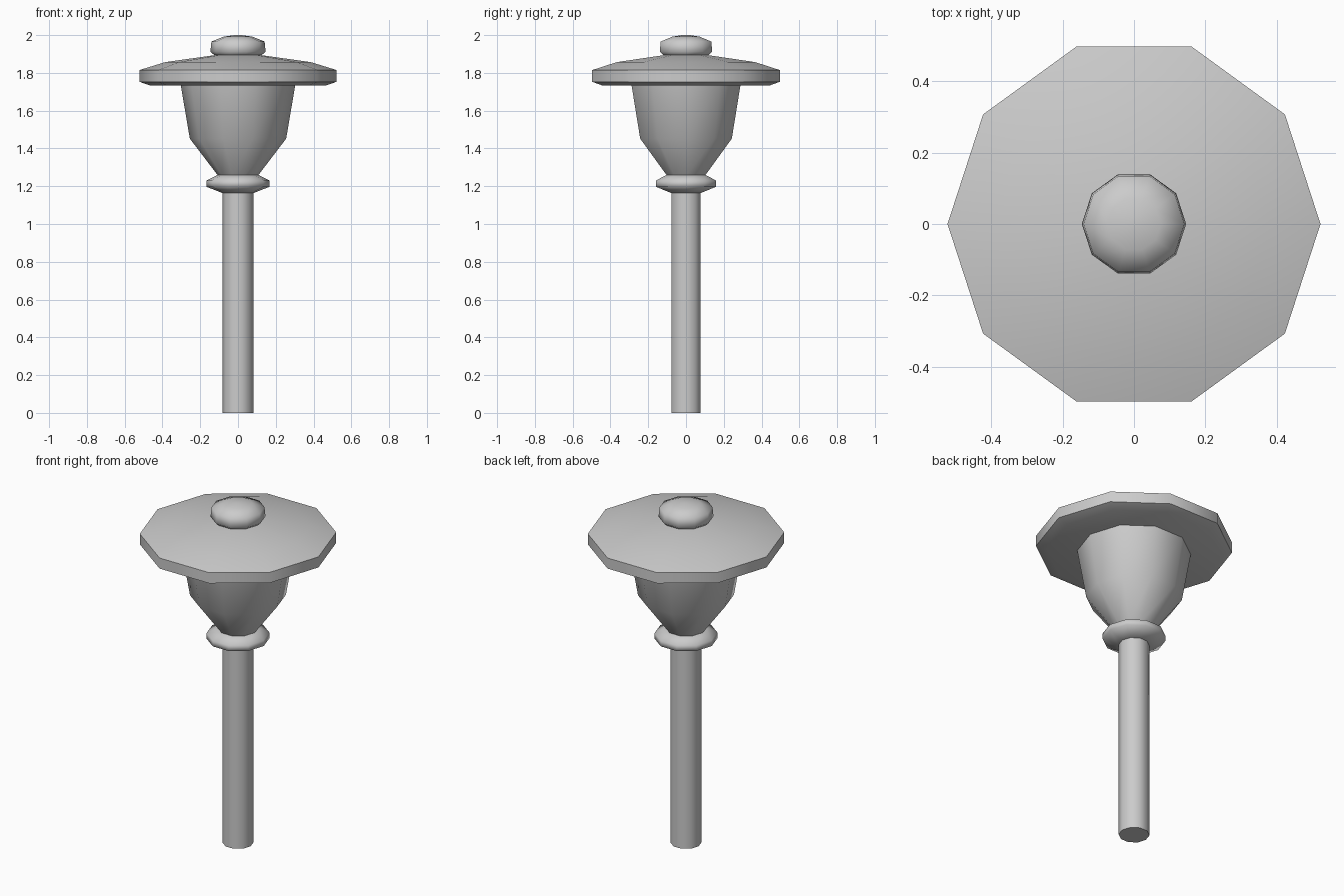
import bpy, bmesh, math

if "Cube" in bpy.data.objects:
    bpy.data.objects.remove(bpy.data.objects["Cube"])

SIDES = 10


def lathe(name, profile, angle):
    """Spin (radius, height) points into a closed ten-sided solid."""
    bm = bmesh.new()
    rings = []
    for r, z in profile:
        rings.append([bm.verts.new((r * math.cos(2 * math.pi * i / SIDES),
                                    r * math.sin(2 * math.pi * i / SIDES), z))
                      for i in range(SIDES)])
    for low, high in zip(rings, rings[1:]):
        for i in range(SIDES):
            j = (i + 1) % SIDES
            bm.faces.new((low[i], low[j], high[j], high[i]))
    bm.faces.new(rings[0][::-1])
    bm.faces.new(rings[-1])
    mesh = bpy.data.meshes.new(name)
    bm.to_mesh(mesh)
    bm.free()
    obj = bpy.data.objects.new(name, mesh)
    bpy.context.collection.objects.link(obj)
    bpy.ops.object.select_all(action='DESELECT')
    obj.select_set(True)
    bpy.context.view_layer.objects.active = obj
    bpy.ops.object.shade_smooth_by_angle(angle=math.radians(angle))
    return obj


# Post
lathe("post", [(0.082, 0), (0.082, 1.18)], 40)

# Collar between post and lantern
lathe("collar", [(0.085, 1.165), (0.167, 1.197), (0.167, 1.23),
                 (0.105, 1.262)], 75)

# Tapered lantern bowl
lathe("lantern_bowl", [(0.105, 1.255), (0.255, 1.452), (0.304, 1.74)], 40)

# Wide shallow roof with a thick rim
lathe("roof", [(0.465, 1.733), (0.522, 1.753), (0.522, 1.815),
               (0.385, 1.857), (0.115, 1.895)], 37)

# Flattened knob on top
lathe("knob", [(0.115, 1.885), (0.146, 1.912), (0.141, 1.966),
               (0.075, 1.992), (0.02, 2.0)], 75)
